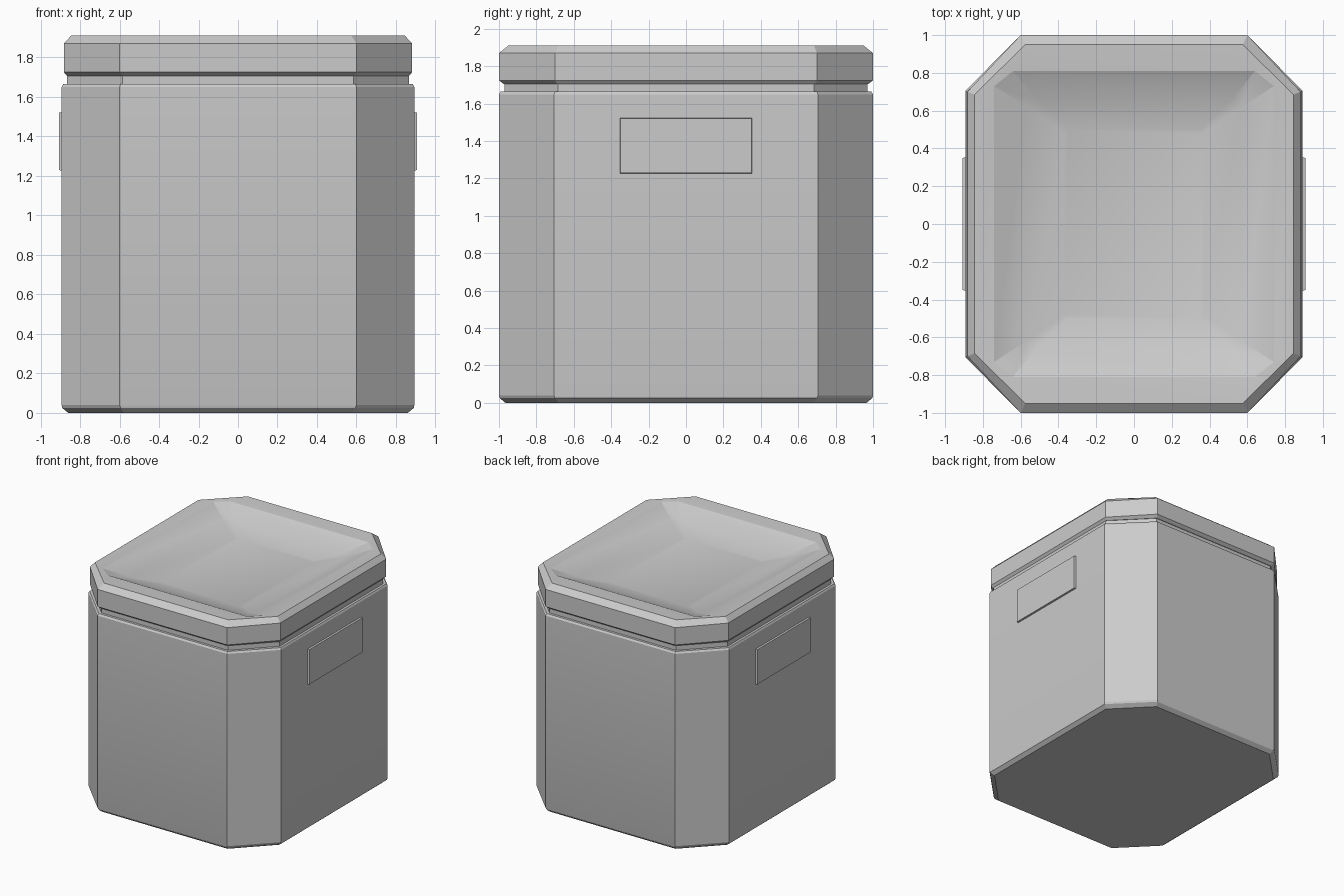
import bpy
import bmesh
from math import radians

default = bpy.data.objects.get("Cube")
if default:
    bpy.data.objects.remove(default, do_unlink=True)

GREY = (0.6, 0.6, 0.6, 1.0)
grey = bpy.data.materials.new("plain grey")
grey.use_nodes = True
grey.diffuse_color = GREY
grey.node_tree.nodes["Principled BSDF"].inputs["Base Color"].default_value = GREY


def finish(name, bm, angle):
    """Turn a bmesh into a named grey object with sharp edges kept."""
    bmesh.ops.recalc_face_normals(bm, faces=bm.faces)
    mesh = bpy.data.meshes.new(name)
    bm.to_mesh(mesh)
    bm.free()
    mesh.materials.append(grey)
    obj = bpy.data.objects.new(name, mesh)
    bpy.context.collection.objects.link(obj)
    bpy.ops.object.select_all(action='DESELECT')
    obj.select_set(True)
    bpy.context.view_layer.objects.active = obj
    bpy.ops.object.shade_smooth_by_angle(angle=radians(angle))
    return obj


def octagon(bm, hx, hy, cx, cy, z):
    """Ring of a rectangle with cut corners: half sizes, then half flats."""
    pts = [(cx, hy), (hx, cy), (hx, -cy), (cx, -hy),
           (-cx, -hy), (-hx, -cy), (-hx, cy), (-cx, hy)]
    return [bm.verts.new((x, y, z)) for x, y in pts]


def loft(name, rings, angle):
    """Skin a stack of cut-corner rings and cap both ends."""
    bm = bmesh.new()
    loops = [octagon(bm, *r) for r in rings]
    for a, b in zip(loops, loops[1:]):
        for i in range(8):
            j = (i + 1) % 8
            bm.faces.new((a[i], a[j], b[j], b[i]))
    bm.faces.new(loops[0])
    bm.faces.new(loops[-1])
    return finish(name, bm, angle)


# Container with a bevelled foot and shoulder
loft("container_body", [
    (0.86, 0.965, 0.58, 0.68, 0.0),
    (0.89, 0.995, 0.595, 0.70, 0.025),
    (0.893, 1.0, 0.60, 0.705, 0.04),
    (0.893, 1.0, 0.60, 0.705, 1.65),
    (0.885, 0.99, 0.595, 0.70, 1.665),
], 20)

# Narrow neck between container and lid
loft("neck", [
    (0.865, 0.97, 0.585, 0.685, 1.64),
    (0.865, 0.97, 0.585, 0.685, 1.74),
], 20)

# Lid with a bevelled rim and a sunken dish on top
loft("lid", [
    (0.865, 0.975, 0.585, 0.69, 1.705),
    (0.882, 1.0, 0.60, 0.70, 1.725),
    (0.882, 1.0, 0.60, 0.70, 1.87),
    (0.845, 0.95, 0.575, 0.685, 1.91),
    (0.74, 0.81, 0.64, 0.73, 1.905),
    (0.57, 0.66, 0.52, 0.62, 1.835),
    (0.37, 0.50, 0.35, 0.48, 1.79),
], 14)

# Raised grip plates on both sides, tapered outwards
for side, name in ((1, "left_grip"), (-1, "right_grip")):
    bm = bmesh.new()
    bmesh.ops.create_cube(bm, size=1)
    for v in bm.verts:
        outer = v.co.x * side > 0
        grow = 0.0 if outer else 0.008
        v.co.x = side * (0.907 if outer else 0.87)
        v.co.y = (0.35 + grow) * (1 if v.co.y > 0 else -1)
        v.co.z = 1.375 + (0.145 + grow) * (1 if v.co.z > 0 else -1)
    finish(name, bm, 20)
